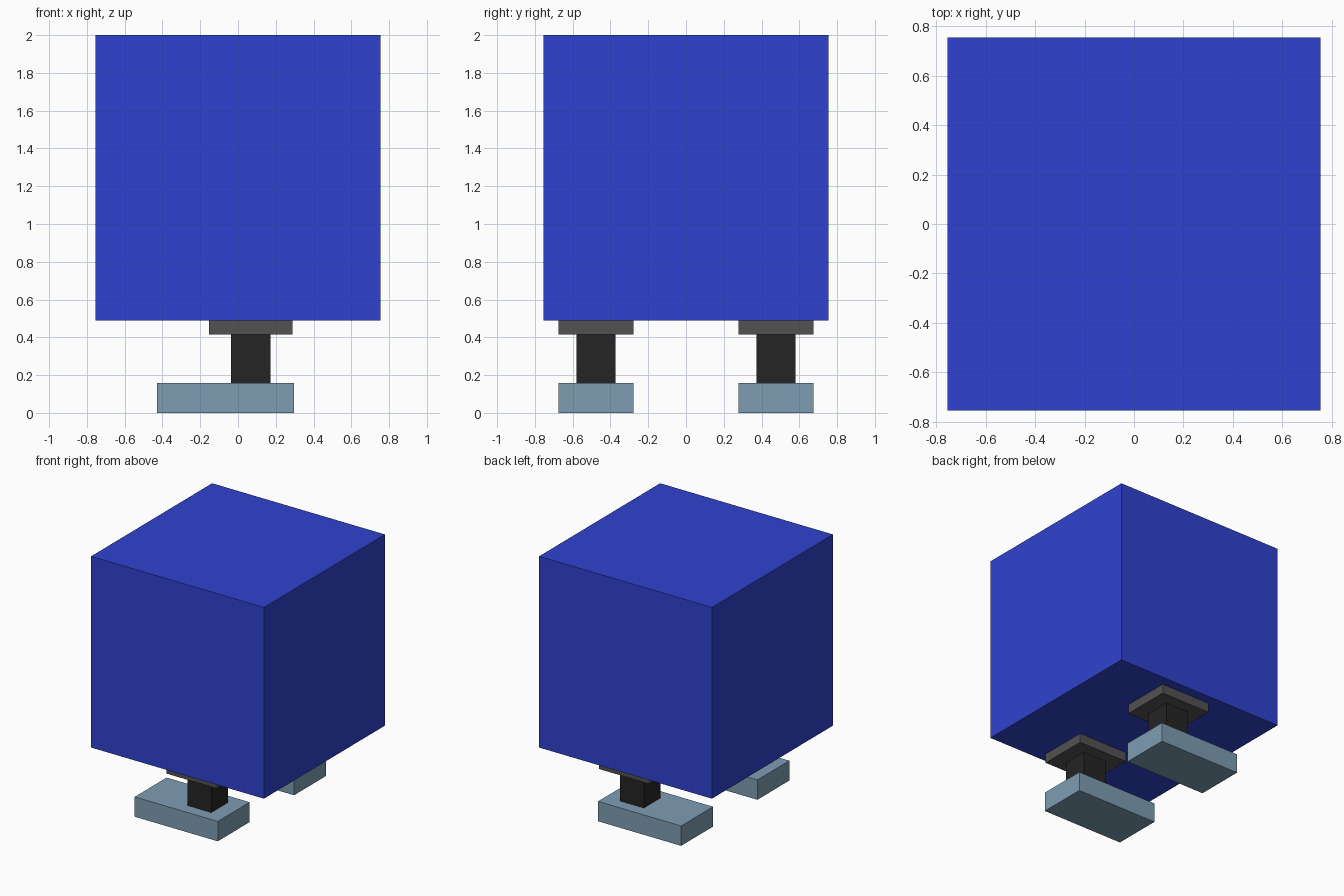
import bpy, bmesh
from mathutils import Vector

if "Cube" in bpy.data.objects:
    bpy.data.objects.remove(bpy.data.objects["Cube"])


def material(name, rgb):
    m = bpy.data.materials.new(name)
    m.diffuse_color = (*rgb, 1)
    m.use_nodes = True
    m.node_tree.nodes["Principled BSDF"].inputs["Base Color"].default_value = m.diffuse_color
    return m


def box(name, lo, hi, mat):
    lo, hi = Vector(lo), Vector(hi)
    bm = bmesh.new()
    bmesh.ops.create_cube(bm, size=1)
    for v in bm.verts:
        v.co = (lo + hi) / 2 + v.co * (hi - lo)
    mesh = bpy.data.meshes.new(name)
    bm.to_mesh(mesh)
    bm.free()
    mesh.materials.append(mat)
    obj = bpy.data.objects.new(name, mesh)
    bpy.context.collection.objects.link(obj)


blue = material("body_blue", (0.028, 0.055, 0.62))
steel = material("foot_blue_grey", (0.21, 0.34, 0.45))
black = material("leg_black", (0.018, 0.018, 0.018))
grey = material("plate_grey", (0.085, 0.085, 0.085))

# Cube body
box("body", (-0.755, -0.755, 0.49), (0.755, 0.755, 2), blue)

# Mounting plate, leg and foot on each side
for side, s in (("front", -1), ("back", 1)):
    y = s * 0.476
    for part, x0, x1, half, z0, z1, mat in (
        ("hip_plate", -0.153, 0.288, 0.199, 0.415, 0.49, grey),
        ("leg", -0.037, 0.172, 0.103, 0.157, 0.415, black),
        ("foot", -0.43, 0.296, 0.199, 0, 0.157, steel),
    ):
        box(f"{side}_{part}", (x0, y - half, z0), (x1, y + half, z1), mat)
